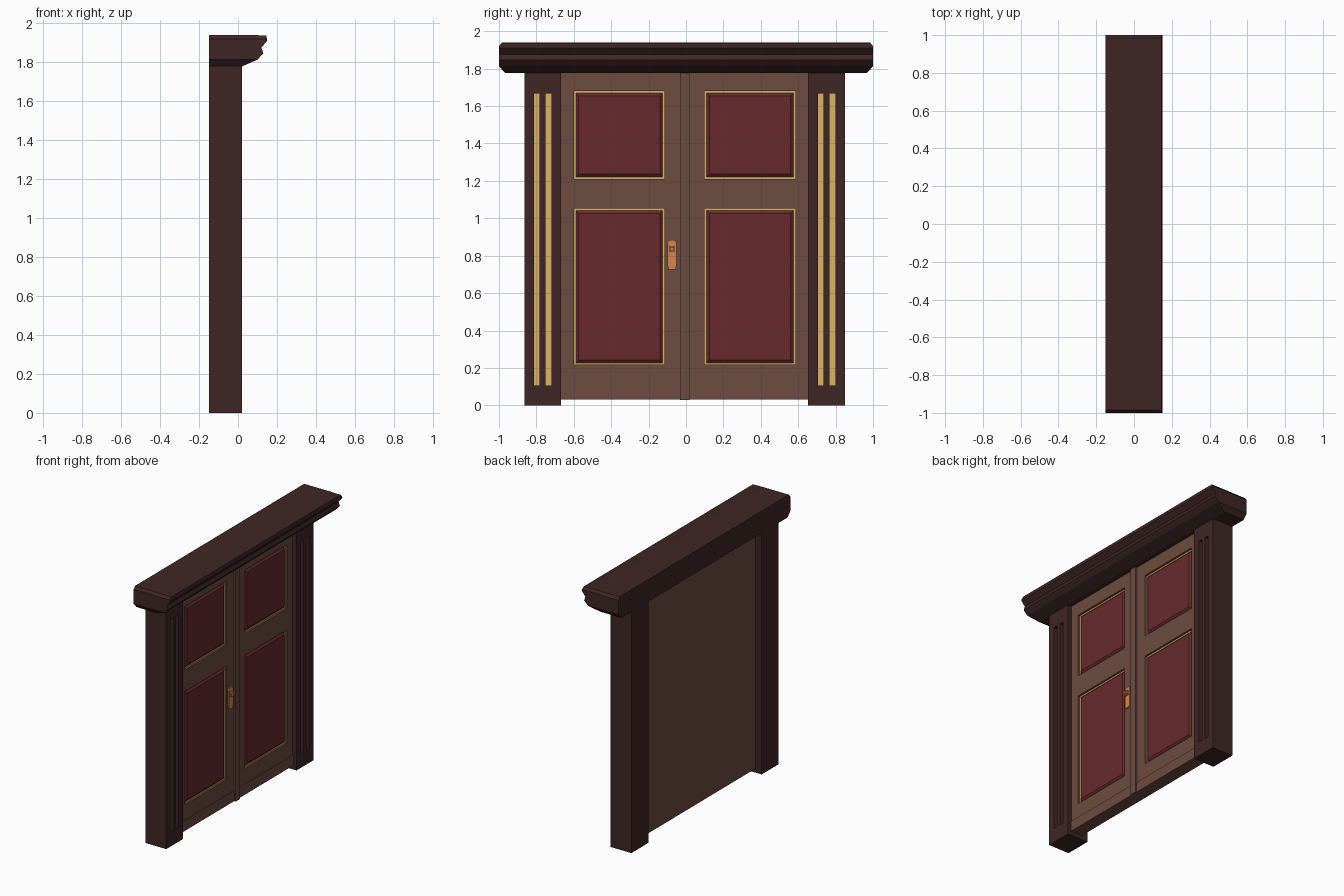
import bpy, bmesh
from mathutils import Vector

if "Cube" in bpy.data.objects:
    bpy.data.objects.remove(bpy.data.objects["Cube"])

CY = -0.007  # centre line of the door leaves and pilasters


def material(name, hexcol):
    m = bpy.data.materials.new(name)
    rgb = [int(hexcol[i:i + 2], 16) / 255 for i in (0, 2, 4)]
    m.diffuse_color = [c / 12.92 if c < 0.04045 else ((c + 0.055) / 1.055) ** 2.4 for c in rgb] + [1]
    m.use_nodes = True
    m.node_tree.nodes["Principled BSDF"].inputs["Base Color"].default_value = m.diffuse_color
    return m


DARK = material("dark_wood", "3E2625")
BROWN = material("brown_wood", "6D4C41")
GOLD = material("gold", "DDB267")
RED = material("red_panel", "672A2D")
COPPER = material("copper", "D98550")


def finish(bm, name, *mats):
    bmesh.ops.recalc_face_normals(bm, faces=bm.faces)
    me = bpy.data.meshes.new(name)
    bm.to_mesh(me)
    bm.free()
    for m in mats:
        me.materials.append(m)
    ob = bpy.data.objects.new(name, me)
    bpy.context.collection.objects.link(ob)
    return ob


def prism(name, pts, axis, a, b, mat):
    """Extrude a closed profile of 3D points along axis from a to b."""
    bm = bmesh.new()
    ends = []
    for t in (a, b):
        vs = []
        for p in pts:
            co = list(p)
            co.insert(axis, t)
            vs.append(bm.verts.new(co))
        ends.append(vs)
        bm.faces.new(vs)
    n = len(pts)
    for i in range(n):
        j = (i + 1) % n
        bm.faces.new((ends[0][i], ends[0][j], ends[1][j], ends[1][i]))
    return finish(bm, name, mat)


def box(name, x, y, z, mat):
    return prism(name, [(y[0], z[0]), (y[1], z[0]), (y[1], z[1]), (y[0], z[1])], 0, x[0], x[1], mat)


def recessed_slab(name, ys, zs, holes, x_back, x_front, depth, mats, raised=False):
    """Slab facing +x whose chosen grid cells are sunk, with gold floors and optional raised panels."""
    bm = bmesh.new()
    g = [[bm.verts.new((x_front, y + CY, z)) for z in zs] for y in ys]
    cells = {}
    for i in range(len(ys) - 1):
        for j in range(len(zs) - 1):
            cells[i, j] = bm.faces.new((g[i][j], g[i + 1][j], g[i + 1][j + 1], g[i][j + 1]))
    new = bmesh.ops.extrude_face_region(bm, geom=bm.faces[:])["geom"]
    for v in new:
        if isinstance(v, bmesh.types.BMVert):
            v.co.x = x_back
    bmesh.ops.recalc_face_normals(bm, faces=bm.faces)
    floors = bmesh.ops.extrude_discrete_faces(bm, faces=[cells[h] for h in holes])["faces"]
    for f in floors:
        for v in f.verts:
            v.co.x -= depth
        f.material_index = 1
    if raised:
        bmesh.ops.inset_individual(bm, faces=floors, thickness=0.015)
        for f in floors:
            f.material_index = 2
        rim = bmesh.ops.inset_individual(bm, faces=floors, thickness=0.022, depth=0.012)["faces"]
        for f in rim:
            f.material_index = 2
    return finish(bm, name, *mats)


# Door leaves with four sunk, raised-and-fielded panels
recessed_slab("door", [-0.66, -0.593, -0.107, 0.107, 0.593, 0.66],
              [0.03, 0.217, 1.053, 1.21, 1.68, 1.78],
              [(1, 1), (1, 3), (3, 1), (3, 3)], -0.10, -0.012, 0.015, (BROWN, GOLD, RED), True)

# Pilasters with two gilded flutes each
ys = [0.66, 0.713, 0.743, 0.775, 0.807, 0.857]
for name, yy in (("right_pilaster", ys), ("left_pilaster", [-y for y in reversed(ys)])):
    recessed_slab(name, yy, [0, 0.107, 1.668, 1.78], [(1, 1), (3, 1)],
                  -0.15, 0.02, 0.03, (DARK, GOLD))

# Centre strip and kick boards
box("centre_strip", (-0.013, 0.004), (CY - 0.025, CY + 0.025), (0.028, 1.78), BROWN)
for side, a, b in (("left", -0.66, -0.025), ("right", 0.025, 0.66)):
    box(side + "_kick_board", (-0.013, -0.006), (CY + a, CY + b), (0.03, 0.107), BROWN)

# Cornice moulding, ends chamfered top and bottom
cornice = prism("cornice", [(-0.15, 1.778), (0.02, 1.778), (0.10, 1.813), (0.13, 1.845),
                            (0.12, 1.875), (0.15, 1.91), (0.145, 1.937), (0.055, 1.94), (-0.15, 1.94)],
                1, -1, 1, DARK)
bm = bmesh.new()
bm.from_mesh(cornice.data)
for s in (-1, 1):
    for z, n in ((1.92, (0, 0.02 * s, 0.016)), (1.813, (0, 0.035 * s, -0.032))):
        bmesh.ops.bisect_plane(bm, geom=bm.verts[:] + bm.edges[:] + bm.faces[:], dist=1e-5,
                               plane_co=(0, s, z), plane_no=Vector(n).normalized(), clear_outer=True)
        bmesh.ops.holes_fill(bm, edges=bm.edges[:], sides=0)
bmesh.ops.recalc_face_normals(bm, faces=bm.faces)
bm.to_mesh(cornice.data)
bm.free()

# Door handle: clipped back plate, square collar and spindle
hy = -0.075
half = [(0.018, 0.727), (0.025, 0.75), (0.025, 0.868), (0.018, 0.885)]
plate = [(hy + y, z) for y, z in half] + [(hy - y, z) for y, z in reversed(half)]
prism("handle_plate", plate, 0, -0.013, -0.003, COPPER)
box("handle_collar", (-0.004, 0.008), (hy - 0.016, hy + 0.016), (0.821, 0.853), COPPER)
box("handle_spindle", (0.007, 0.018), (hy - 0.01, hy + 0.01), (0.827, 0.847), COPPER)
